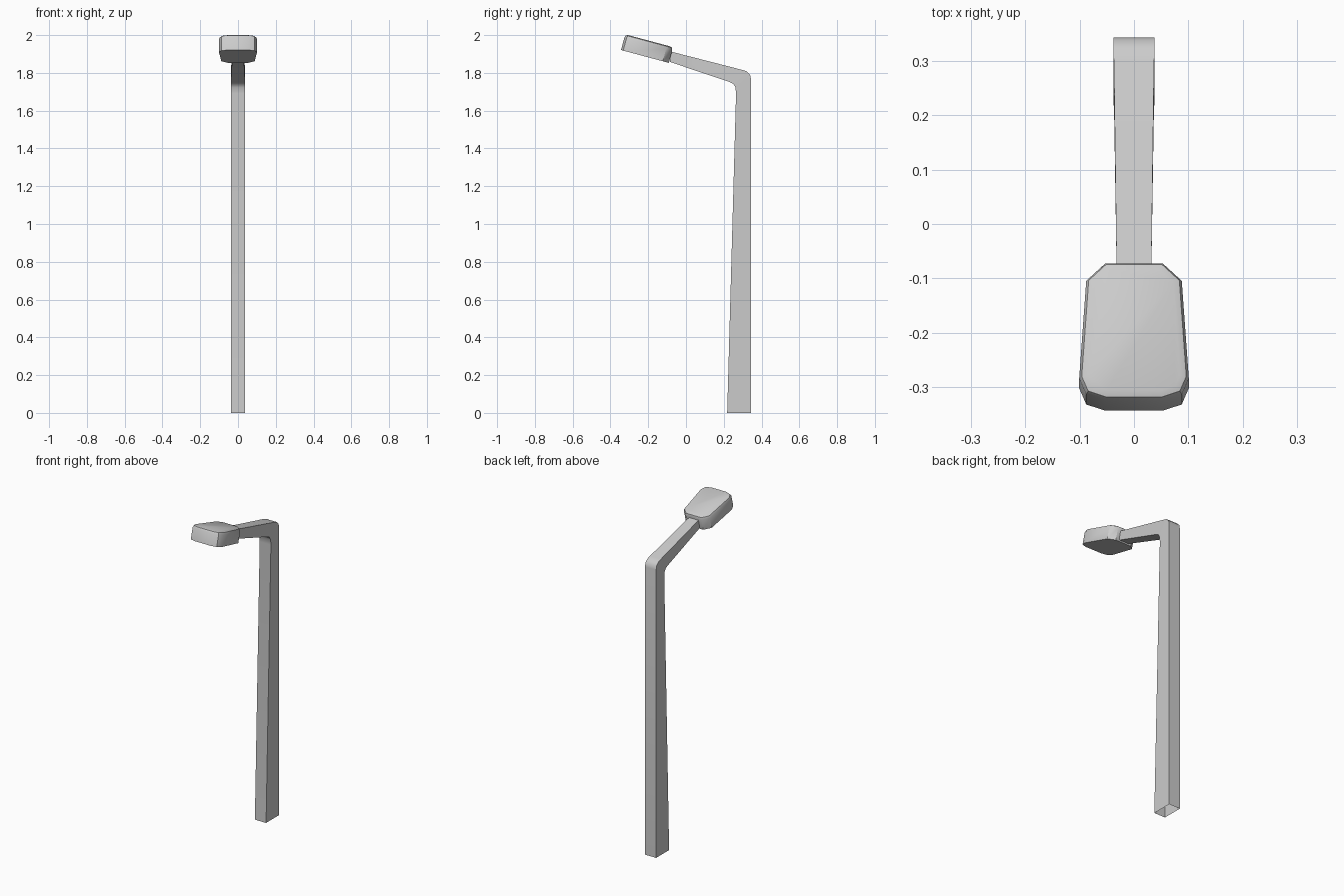
import bpy, bmesh, math
from mathutils import Matrix

if "Cube" in bpy.data.objects:
    bpy.data.objects.remove(bpy.data.objects["Cube"])


def add_object(name, bm, angle):
    bmesh.ops.recalc_face_normals(bm, faces=bm.faces)
    mesh = bpy.data.meshes.new(name)
    bm.to_mesh(mesh)
    bm.free()
    obj = bpy.data.objects.new(name, mesh)
    bpy.context.collection.objects.link(obj)
    bpy.ops.object.select_all(action='DESELECT')
    obj.select_set(True)
    bpy.context.view_layer.objects.active = obj
    bpy.ops.object.shade_smooth_by_angle(angle=math.radians(angle))
    return obj


# Bent pole: rectangular stations (outer y, outer z, inner y, inner z, half width)
stations = [
    (0.344, 0.0, 0.218, 0.0, 0.038),
    (0.344, 1.768, 0.265, 1.690, 0.038),
    (0.339, 1.791, 0.262, 1.723, 0.038),
    (0.322, 1.808, 0.251, 1.742, 0.038),
    (0.297, 1.816, 0.230, 1.752, 0.037),
    (-0.085, 1.914, -0.085, 1.858, 0.032),
]
bm = bmesh.new()
rings = []
for oy, oz, iy, iz, w in stations:
    rings.append([bm.verts.new(p) for p in
                  ((-w, oy, oz), (w, oy, oz), (w, iy, iz), (-w, iy, iz))])
for a, b in zip(rings, rings[1:]):
    for i in range(4):
        j = (i + 1) % 4
        bm.faces.new((a[i], a[j], b[j], b[i]))
add_object("pole", bm, 35)

# Lamp head: mirrored outline, extruded, rounded on top, tilted up to the front
half = [(0.053, 0.0), (0.088, 0.012), (0.101, 0.043), (0.088, 0.229), (0.053, 0.262)]
outline = half + [(-x, y) for x, y in reversed(half)]
height = 0.086
bm = bmesh.new()
base = bm.faces.new([bm.verts.new((x, y, 0)) for x, y in outline])
ext = bmesh.ops.extrude_face_region(bm, geom=[base], use_keep_orig=True)
top_verts = [g for g in ext["geom"] if isinstance(g, bmesh.types.BMVert)]
bmesh.ops.translate(bm, verts=top_verts, vec=(0, 0, height))
rim = [e for e in bm.edges if all(v.co.z > height / 2 for v in e.verts)]
bmesh.ops.bevel(bm, geom=rim, offset=0.016, segments=2, profile=0.5, affect='EDGES')
tilt = Matrix.Translation((0, -0.344, 1.921)) @ Matrix.Rotation(math.radians(-15), 4, 'X')
bmesh.ops.transform(bm, matrix=tilt, verts=bm.verts)
add_object("lamp_head", bm, 40)
